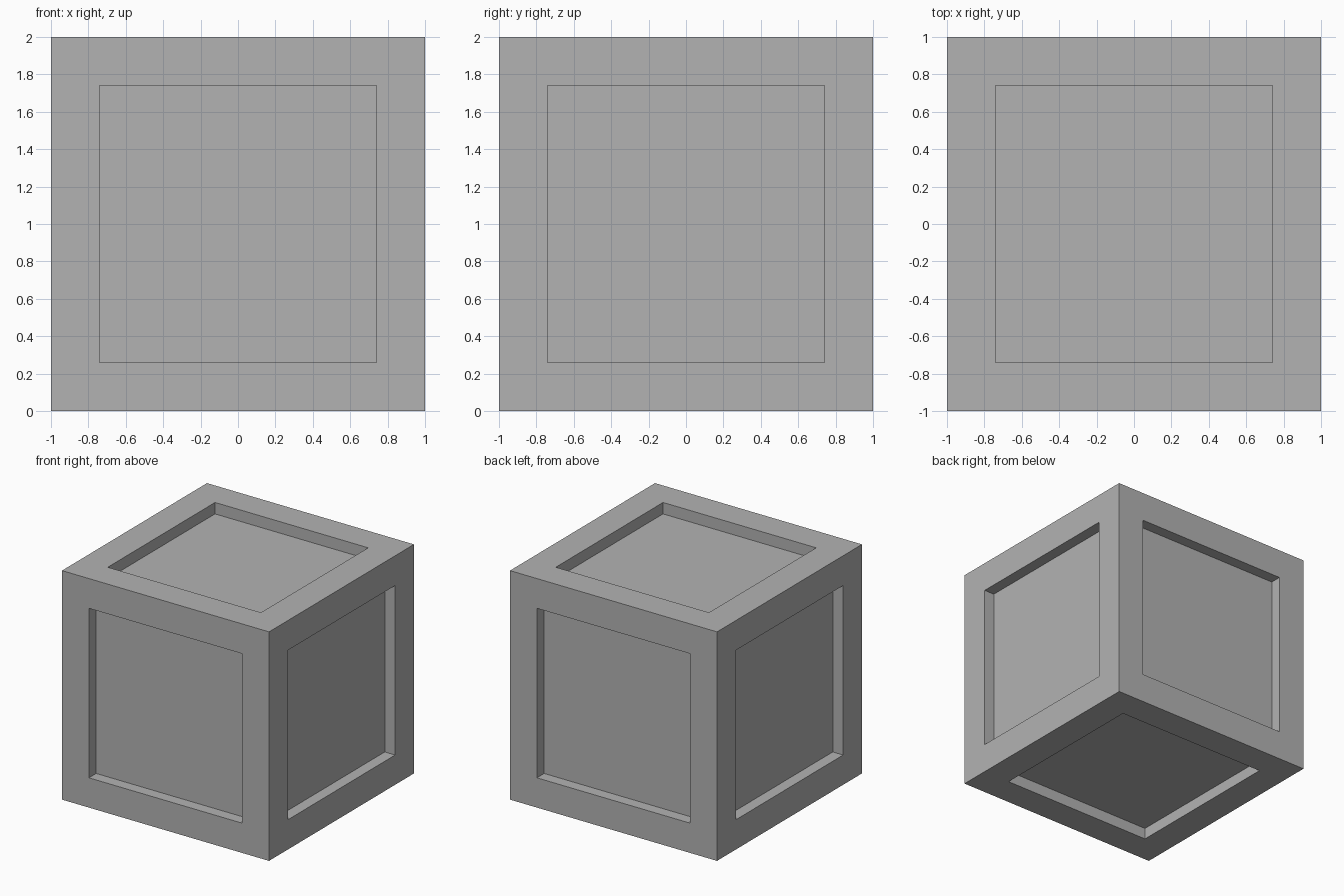
import bpy
import bmesh

SIZE = 2.0
FRAME = 0.26
DEPTH = 0.10

default_cube = bpy.data.objects.get("Cube")
if default_cube:
    bpy.data.objects.remove(default_cube, do_unlink=True)

# Single plain grey
grey = bpy.data.materials.new("plain_grey")
grey.use_nodes = True
colour = (0.45, 0.45, 0.45, 1)
grey.diffuse_color = colour
grey.node_tree.nodes["Principled BSDF"].inputs["Base Color"].default_value = colour

# Crate body: a cube with a straight-walled recess in every side
bm = bmesh.new()
bmesh.ops.create_cube(bm, size=SIZE)
panels = bm.faces[:]
bmesh.ops.inset_individual(bm, faces=panels, thickness=FRAME, use_even_offset=True)
for panel in bmesh.ops.extrude_discrete_faces(bm, faces=panels)["faces"]:
    panel.normal_update()
    bmesh.ops.translate(bm, verts=panel.verts[:], vec=-panel.normal * DEPTH)
bmesh.ops.translate(bm, verts=bm.verts[:], vec=(0, 0, SIZE / 2))
bmesh.ops.recalc_face_normals(bm, faces=bm.faces[:])

mesh = bpy.data.meshes.new("crate")
bm.to_mesh(mesh)
bm.free()
mesh.materials.append(grey)
crate = bpy.data.objects.new("crate", mesh)
bpy.context.collection.objects.link(crate)
